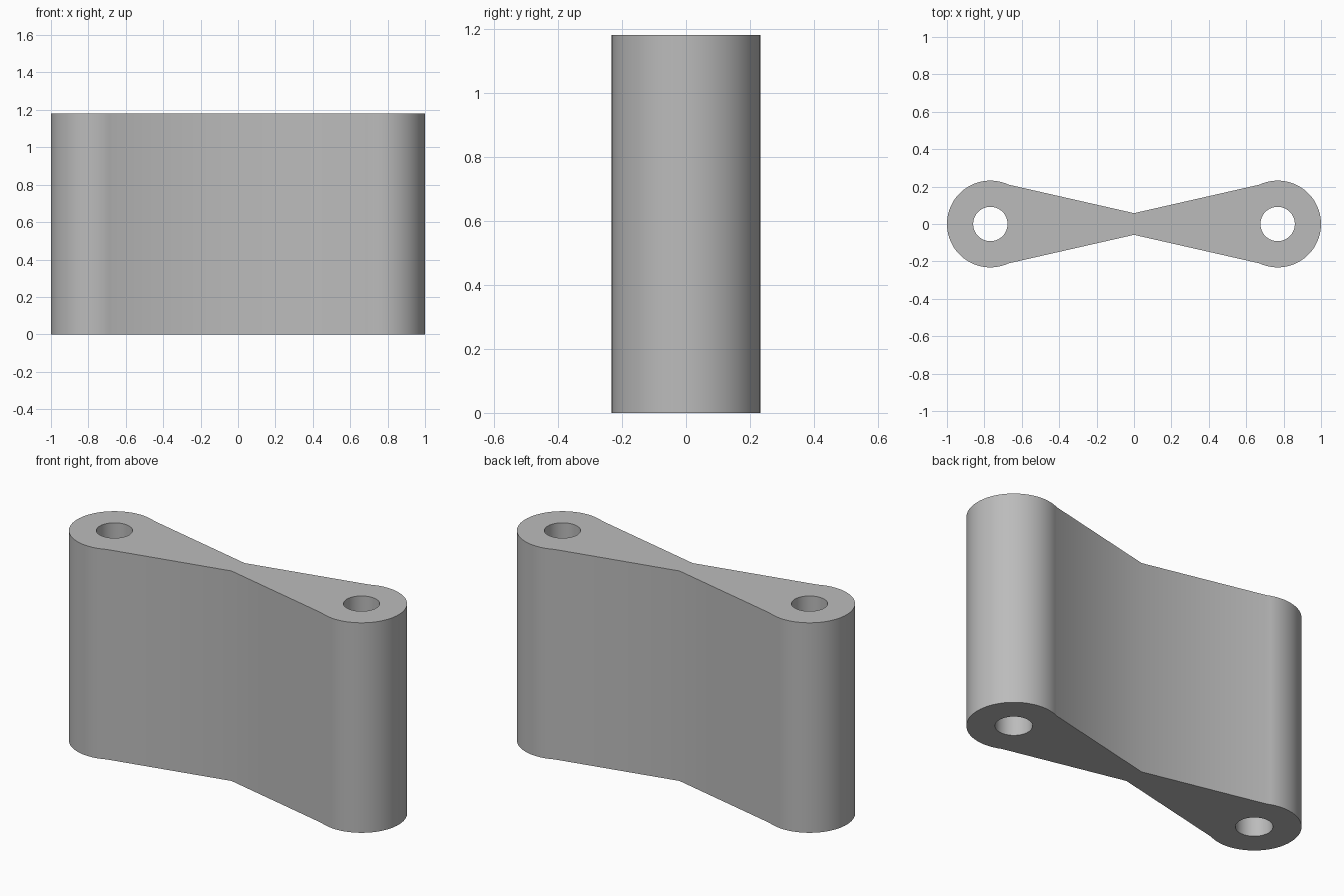
import bpy, bmesh
from math import sin, cos, pi, atan2

cube = bpy.data.objects.get("Cube")
if cube:
    bpy.data.objects.remove(cube, do_unlink=True)

HEIGHT = 1.18
CENTRE = 0.768      # pin hole centre along x
RADIUS = 0.232      # rounded end
HOLE = 0.092        # pin hole
WAIST = 0.058       # half thickness at the middle
JOIN = (0.67, 0.21)  # where the web meets the rounded end


def arc(cx, radius, start, end, steps):
    return [(cx + radius * cos(start + (end - start) * i / steps),
             radius * sin(start + (end - start) * i / steps))
            for i in range(steps + 1)]


def add_loop(bm, points):
    verts = [bm.verts.new((x, y, 0)) for x, y in points]
    return [bm.edges.new((v, verts[(i + 1) % len(verts)])) for i, v in enumerate(verts)]


# Outline: a rounded end, the waist, then the same turned half round
reach = atan2(JOIN[1], JOIN[0] - CENTRE)
half = arc(CENTRE, RADIUS, -reach, reach, 48) + [(0, WAIST)]
outline = half + [(-x, -y) for x, y in half]

# Flat link face with two pin holes, raised to full height
bm = bmesh.new()
edges = add_loop(bm, outline)
for side in (-1, 1):
    edges += add_loop(bm, arc(side * CENTRE, HOLE, 0, 2 * pi, 48)[:-1])
bmesh.ops.triangle_fill(bm, edges=edges, use_beauty=True, use_dissolve=False)
raised = bmesh.ops.extrude_face_region(bm, geom=bm.faces[:], use_keep_orig=True)
top = [g for g in raised["geom"] if isinstance(g, bmesh.types.BMVert)]
bmesh.ops.translate(bm, verts=top, vec=(0, 0, HEIGHT))
bmesh.ops.recalc_face_normals(bm, faces=bm.faces[:])

mesh = bpy.data.meshes.new("link_body")
bm.to_mesh(mesh)
bm.free()
link = bpy.data.objects.new("link_body", mesh)
bpy.context.collection.objects.link(link)

# Plain grey finish
grey = bpy.data.materials.new("plain_grey")
grey.use_nodes = True
colour = (0.5, 0.5, 0.5, 1)
grey.diffuse_color = colour
grey.node_tree.nodes["Principled BSDF"].inputs["Base Color"].default_value = colour
mesh.materials.append(grey)

# Smooth round walls, crisp rims and waist
bpy.ops.object.select_all(action='DESELECT')
link.select_set(True)
bpy.context.view_layer.objects.active = link
bpy.ops.object.shade_smooth_by_angle(angle=pi / 7)
